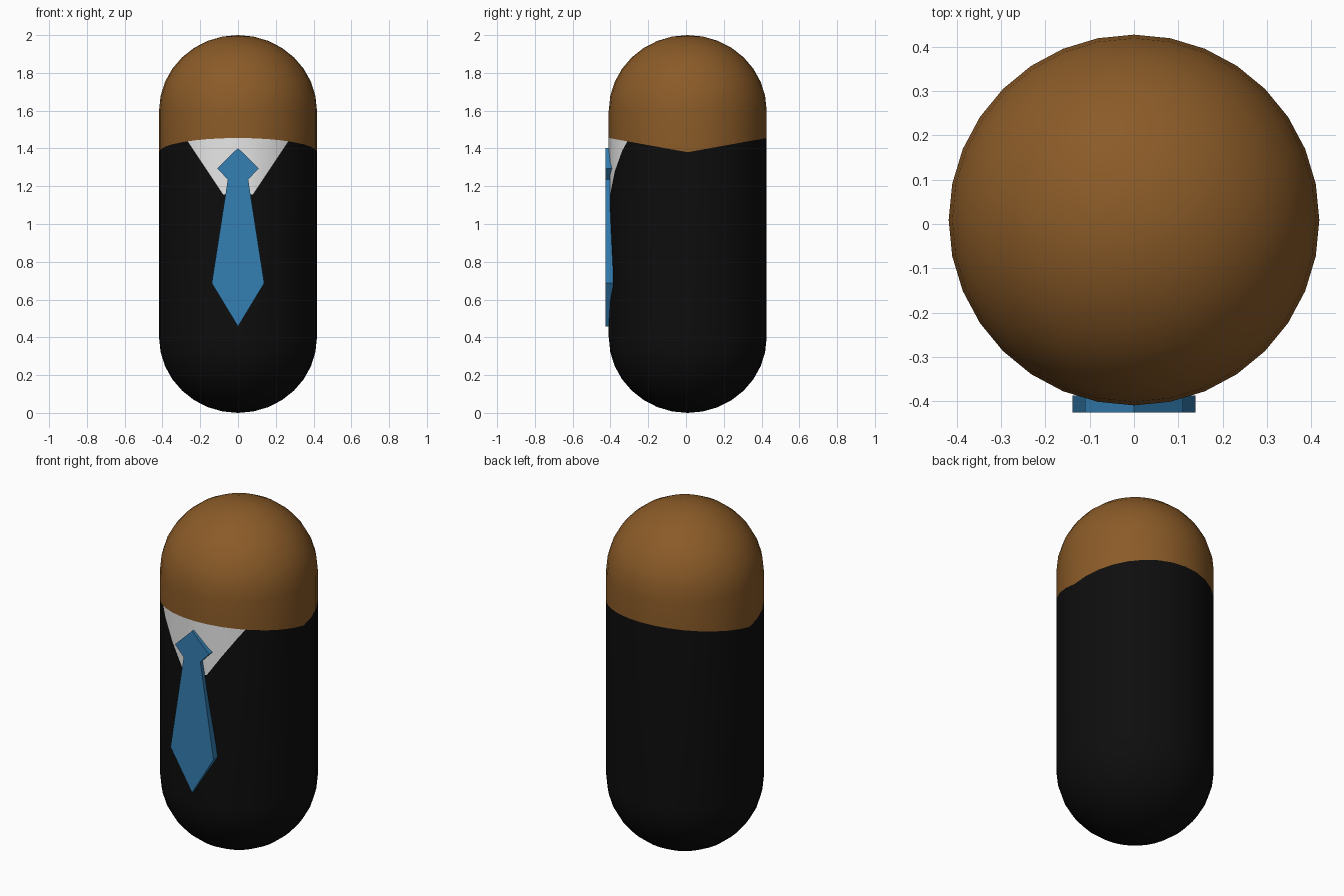
import bpy, bmesh, math
from mathutils import Vector

if "Cube" in bpy.data.objects:
    bpy.data.objects.remove(bpy.data.objects["Cube"])

R, YC, DOME = 0.418, 0.009, 0.40   # body radius, body centre in y, dome height


def material(name, rgb):
    m = bpy.data.materials.new(name)
    m.diffuse_color = (*rgb, 1.0)
    m.use_nodes = True
    m.node_tree.nodes["Principled BSDF"].inputs["Base Color"].default_value = m.diffuse_color
    return m


skin = material("brown skin", (0.258, 0.105, 0.021))
suit = material("black suit", (0.0042, 0.0042, 0.0042))
shirt = material("white shirt", (0.87, 0.87, 0.87))
blue = material("blue tie", (0.034, 0.209, 0.445))


def finish(bm, name, mats):
    bmesh.ops.recalc_face_normals(bm, faces=bm.faces)
    me = bpy.data.meshes.new(name)
    bm.to_mesh(me)
    bm.free()
    for m in mats:
        me.materials.append(m)
    ob = bpy.data.objects.new(name, me)
    bpy.context.collection.objects.link(ob)
    return ob


def cut(bm, co, no, keep):
    """Cut only the faces that satisfy keep(centre)."""
    faces = [f for f in bm.faces if keep(f.calc_center_median())]
    edges = {e for f in faces for e in f.edges}
    verts = {v for f in faces for v in f.verts}
    bmesh.ops.bisect_plane(bm, geom=list(verts) + list(edges) + faces,
                           plane_co=co, plane_no=no, dist=1e-5)


# Body: capsule profile spun about its axis
bm = bmesh.new()
N = 8
angles = [-math.pi / 2 + i * math.pi / 2 / N for i in range(N + 1)]
profile = [(R * math.cos(a), DOME + DOME * math.sin(a)) for a in angles]
profile += [(r, 2 - z) for r, z in reversed(profile)]
verts = [bm.verts.new((r, YC, z)) for r, z in profile]
edges = [bm.edges.new(p) for p in zip(verts, verts[1:])]
bmesh.ops.spin(bm, geom=verts + edges, cent=(0, YC, 0), axis=(0, 0, 1),
               angle=2 * math.pi, steps=32)
for v in bm.verts:
    v.co.y = (v.co.y - YC) + YC
bmesh.ops.remove_doubles(bm, verts=bm.verts, dist=1e-4)
bmesh.ops.dissolve_degenerate(bm, edges=bm.edges, dist=1e-5)

# Neckline rises towards the front and the back
NECK, RISE = 1.38, 0.18
for side in (-1, 1):
    cut(bm, (0, YC, NECK), (0, -side * RISE, 1), lambda c: (c.y - YC) * side > 0)

# Shirt opening: a V with a short flat bottom
VX, VZ, SLOPE, VBOT = 0.268, 1.44, 1.5, 1.155
front = lambda c: c.y < YC - 0.02 and 0.9 < c.z < 1.47
for side in (-1, 1):
    cut(bm, (side * VX, 0, VZ), (-side * SLOPE, 0, 1),
        lambda c: front(c) and c.x * side > 0)
cut(bm, (0, 0, VBOT), (0, 0, 1), lambda c: front(c) and abs(c.x) < 0.17)

for f in bm.faces:
    f.smooth = True
    c = f.calc_center_median()
    if c.z > NECK + RISE * abs(c.y - YC):
        f.material_index = 0
    elif c.y < YC and c.z > VBOT and c.z > VZ + SLOPE * (abs(c.x) - VX):
        f.material_index = 2
    else:
        f.material_index = 1
finish(bm, "body", [skin, suit, shirt])

# Tie: mirrored outline, extruded back into the body
half = [(0.11, 1.295), (0.054, 1.235), (0.139, 0.687)]
outline = [(0, 1.402)] + half + [(0, 0.457)] + [(-x, z) for x, z in reversed(half)]
bm = bmesh.new()
face = bm.faces.new([bm.verts.new((x, -0.425, z)) for x, z in outline])
ext = bmesh.ops.extrude_face_region(bm, geom=[face], use_keep_orig=True)
bmesh.ops.translate(bm, vec=Vector((0, 0.038, 0)),
                    verts=[g for g in ext["geom"] if isinstance(g, bmesh.types.BMVert)])
finish(bm, "tie", [blue])
